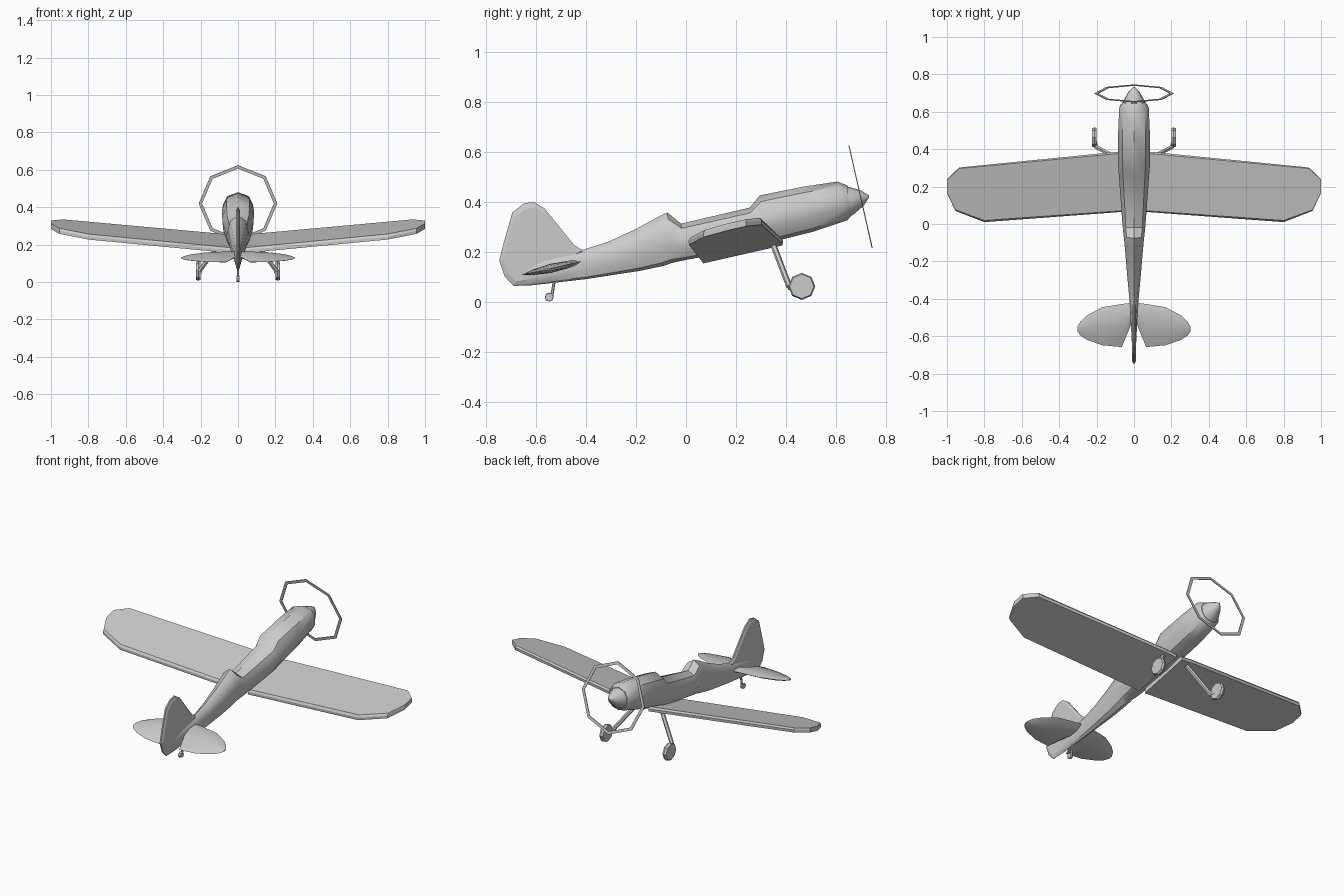
import bpy, bmesh, math
from mathutils import Vector, Matrix

if "Cube" in bpy.data.objects:
    bpy.data.objects.remove(bpy.data.objects["Cube"])

PITCH = math.radians(12.8)          # the aircraft sits nose-up on its tail wheel
SLOPE = math.tan(PITCH)
AXIS = Matrix.Rotation(PITCH - math.pi / 2, 4, 'X')   # local z -> thrust line


def finish(name, bm, mirror=False, smooth=None):
    bmesh.ops.recalc_face_normals(bm, faces=bm.faces)
    me = bpy.data.meshes.new(name)
    bm.to_mesh(me)
    bm.free()
    ob = bpy.data.objects.new(name, me)
    bpy.context.collection.objects.link(ob)
    if mirror:
        ob.modifiers.new("Mirror", 'MIRROR').use_axis[0] = True
    if smooth:
        bpy.ops.object.select_all(action='DESELECT')
        ob.select_set(True)
        bpy.context.view_layer.objects.active = ob
        bpy.ops.object.shade_smooth_by_angle(angle=math.radians(smooth))
    return ob


def loft(rings, caps=True):
    """Skin a list of equal-length closed rings."""
    bm = bmesh.new()
    rows = [[bm.verts.new(p) for p in r] for r in rings]
    n = len(rows[0])
    for a, b in zip(rows, rows[1:]):
        for i in range(n):
            j = (i + 1) % n
            bm.faces.new((a[i], a[j], b[j], b[i]))
    if caps:
        bm.faces.new(rows[0])
        bm.faces.new(rows[-1])
    return bm


def circle(r, z, n):
    return [Vector((r * math.sin(2 * math.pi * i / n), r * math.cos(2 * math.pi * i / n), z))
            for i in range(n)]


def rod(a, b, r, n=6):
    a, b = Vector(a), Vector(b)
    q = (b - a).to_track_quat('Z', 'Y')
    return loft([[p + q @ v for v in circle(r, 0, n)] for p in (a, b)])


def wheel(name, x0, x1, y, z, r, n, mirror):
    rim, mid = r * 0.9, (x0 + x1) / 2
    rings = [[(x, y + v.x, z + v.y) for v in circle(rad, 0, n)]
             for x, rad in ((x0, rim), (mid, r), (x1, rim))]
    return finish(name, loft(rings), mirror)


# Fuselage: stations as (top y, top z, bottom y, bottom z, half width)
stations = [
    (.645, .465, .658, .34, .062), (.605, .48, .645, .325, .079),
    (.47, .46, .51, .28, .085), (.295, .425, .33, .235, .085),
    (.255, .376, .27, .215, .081), (-.02, .312, 0, .167, .061),
    (-.075, .357, -.055, .155, .055), (-.115, .337, -.09, .143, .051),
    (-.205, .288, -.185, .123, .043), (-.31, .24, -.29, .107, .034),
    (-.42, .205, -.4, .09, .024), (-.60, .17, -.62, .065, .013),
    (-.72, .14, -.69, .063, .008)]
half = [(0, 1), (.72, .87), (1, .6), (.95, .32), (.6, .07), (0, 0)]
section = half + [(-x, t) for x, t in half[-2:0:-1]]
finish("fuselage", loft([[(w * u, yb + (yt - yb) * t, zb + (zt - zb) * t)
                          for u, t in section] for yt, zt, yb, zb, w in stations]), smooth=40)

# Spinner and propeller ring on the thrust line
place = Matrix.Translation((0, .65, .403)) @ AXIS
spinner = loft([[place @ v for v in circle(r, z, 10)]
                for r, z in ((.062, -.005), (.055, .012), (.032, .055), (.004, .084))])
finish("spinner", spinner, smooth=40)

place = Matrix.Translation((0, .698, .42)) @ AXIS
ring = [[place @ v for v in circle(r, z, 8)]
        for r, z in ((.21, -.002), (.21, .002), (.192, .002), (.192, -.002), (.21, -.002))]
bm = loft(ring, caps=False)
bmesh.ops.remove_doubles(bm, verts=bm.verts, dist=1e-5)
finish("propeller_ring", bm)

# Wings: thin slab with dihedral, following the pitch of the aircraft
plan = [(.02, .388), (.1, .385), (.935, .302), (1, .24), (1, .165), (.955, .07), (.8, .01), (.02, .068)]


def wing_ring(drop, inset):
    pts = []
    for x, y in plan:
        y2 = .19 + (y - .19) * (1 - inset)
        pts.append((x, y2, .163 + SLOPE * y2 + .112 * x - drop))
    return pts


finish("wing", loft([wing_ring(0, .05), wing_ring(.012, 0), wing_ring(.028, .01)]), mirror=True)

# Tailplane: lens sections as (x, leading y, trailing y, half thickness)
ribs = [(.004, -.42, -.51, .012), (.065, -.428, -.658, .019), (.17, -.445, -.648, .017),
        (.25, -.488, -.62, .012), (.285, -.52, -.598, .007), (.302, -.548, -.575, .003)]
lens = [(0, 0), (.2, .8), (.5, 1), (.8, .6), (1, 0), (.8, -.6), (.5, -1), (.2, -.8)]
rings = []
for x, le, te, h in ribs:
    ys = [le + (te - le) * c for c, _ in lens]
    rings.append([(x, y, .158 + SLOPE * (y + .43) + h * k) for y, (_, k) in zip(ys, lens)])
finish("tailplane", loft(rings), mirror=True, smooth=40)

# Fin and rudder
fin = [(-.40, .20), (-.445, .224), (-.52, .316), (-.565, .372), (-.61, .40), (-.65, .392),
       (-.695, .356), (-.73, .232), (-.747, .164), (-.725, .1), (-.69, .064), (-.6, .08)]


def fin_ring(x, s):
    return [(x, -.61 + (y + .61) * s, .2 + (z - .2) * s) for y, z in fin]


finish("fin", loft([fin_ring(-.011, .88), fin_ring(-.004, 1), fin_ring(.004, 1), fin_ring(.011, .88)]))

# Main landing gear
finish("gear_strut", rod((.085, .35, .225), (.205, .413, .06), .012), mirror=True)
finish("axle", rod((.2, .409, .055), (.212, .465, .06), .009), mirror=True)
wheel("main_wheel", .2, .224, .463, .061, .054, 8, True)

# Tail wheel
finish("tail_strut", rod((0, -.525, .095), (0, -.537, .02), .006))
wheel("tail_wheel", -.008, .008, -.547, .018, .018, 8, False)
